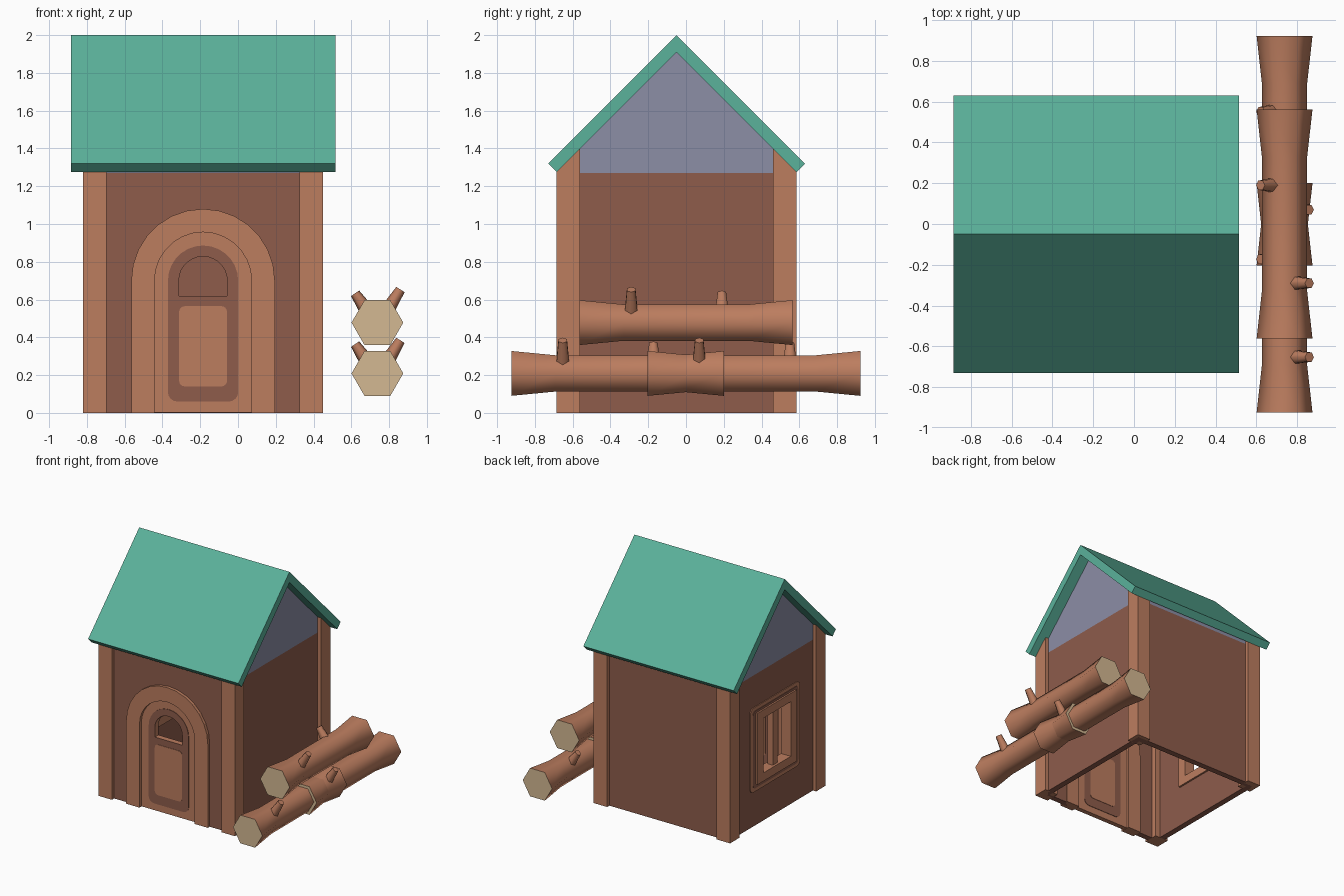
import bpy, bmesh
from math import sin, cos, pi, radians
from mathutils import Vector, Matrix

if "Cube" in bpy.data.objects:
    bpy.data.objects.remove(bpy.data.objects["Cube"])

HOUSE = Vector((-0.185, -0.05, 0))


def material(name, *srgb):
    lin = [((c / 255 + 0.055) / 1.055) ** 2.4 for c in srgb] + [1]
    m = bpy.data.materials.new(name)
    m.use_nodes = True
    m.diffuse_color = lin
    m.node_tree.nodes["Principled BSDF"].inputs["Base Color"].default_value = lin
    return m


WOOD = material("light wood", 188, 125, 95)
WALL = material("dark wood", 142, 92, 75)
ROOF = material("green roof", 91, 178, 155)
GABLE = material("grey blue", 140, 142, 166)
CUT = material("cut wood", 212, 184, 146)


def finish(name, bm, *mats):
    bmesh.ops.recalc_face_normals(bm, faces=bm.faces)
    me = bpy.data.meshes.new(name)
    bm.to_mesh(me)
    bm.free()
    for m in mats:
        me.materials.append(m)
    ob = bpy.data.objects.new(name, me)
    bpy.context.collection.objects.link(ob)
    return ob


def prism(name, pts, axis, lo, hi, mat=WALL):
    """Extrude a profile along x (points are y,z) or y (points are x,z)."""
    bm = bmesh.new()
    rings = []
    for t in (lo, hi):
        rings.append([bm.verts.new(HOUSE + Vector((t, u, v) if axis == "x" else (u, t, v)))
                      for u, v in pts])
    a, b = rings
    bm.faces.new(a)
    bm.faces.new(b)
    for i in range(len(a)):
        j = (i + 1) % len(a)
        bm.faces.new((a[i], a[j], b[j], b[i]))
    return finish(name, bm, mat)


def rect(w, z0, z1):
    return [(-w, z0), (w, z0), (w, z1), (-w, z1)]


def arc(cx, cz, r, start, end, n):
    return [(cx + r * cos(start + (end - start) * i / n),
             cz + r * sin(start + (end - start) * i / n)) for i in range(n + 1)]


def rounded(w, z0, z1, r):
    pts = []
    for k, (x, z) in enumerate([(w - r, z1 - r), (r - w, z1 - r), (r - w, z0 + r), (w - r, z0 + r)]):
        pts += arc(x, z, r, k * pi / 2, (k + 1) * pi / 2, 4)
    return pts


def arch(r, bottom, corner=0):
    pts = arc(0, 0.7, r, 0, pi, 14)
    if corner:
        pts += arc(corner - r, bottom + corner, corner, pi, 1.5 * pi, 4)
        pts += arc(r - corner, bottom + corner, corner, 1.5 * pi, 2 * pi, 4)
    else:
        pts += [(-r, bottom), (r, bottom)]
    return pts


def cut(ob, pts, axis, lo, hi):
    tool = prism("cutter", pts, axis, lo, hi)
    tool.hide_render = True
    mod = ob.modifiers.new("cut", "BOOLEAN")
    mod.operation = "DIFFERENCE"
    mod.solver = "EXACT"
    mod.object = tool
    bpy.context.view_layer.objects.active = ob
    bpy.ops.object.modifier_apply(modifier=mod.name)
    bpy.data.objects.remove(tool)


# Hollow walls with door and window openings
walls = prism("walls", rect(0.605, 0, 1.27), "x", -0.605, 0.605)
cut(walls, rect(0.555, -0.1, 1.5), "x", -0.555, 0.555)
cut(walls, arch(0.3, -0.1), "y", -0.8, -0.4)
cut(walls, rect(0.22, 0.38, 0.92), "x", -0.8, -0.4)

# Gables and roof
prism("gables", [(-0.605, 1.27), (0.605, 1.27), (0.605, 1.305), (0, 1.91), (-0.605, 1.305)],
      "x", -0.605, 0.605, GABLE)
prism("roof", [(0, 2), (0.68, 1.32), (0.635, 1.275), (0, 1.91), (-0.635, 1.275), (-0.68, 1.32)],
      "x", -0.7, 0.7, ROOF)

# Corner posts with sloped tops
for sx in (-1, 1):
    for sy in (-1, 1):
        side = [(sy * 0.51, 0), (sy * 0.635, 0), (sy * 0.635, 1.275), (sy * 0.51, 1.4)]
        prism("corner_post", side, "x", sx * 0.51, sx * 0.635, WOOD)

# Door surround and door
surround = prism("door_surround", arch(0.38, 0), "y", -0.63, -0.545, WOOD)
cut(surround, arch(0.257, -0.1), "y", -0.8, -0.4)
WINDOW = arch(0.128, 0.62)
door = prism("door", arch(0.259, 0.002), "y", -0.605, -0.565, WOOD)
cut(door, WINDOW, "y", -0.8, -0.4)

# Door painting on both faces
for face, out in ((-0.605, -1), (-0.565, 1)):
    band = prism("door_band", arch(0.186, 0.06, 0.05), "y", face, face + out * 0.004, WALL)
    cut(band, WINDOW, "y", -0.8, -0.4)
    prism("door_panel", rounded(0.127, 0.14, 0.565, 0.03), "y", face, face + out * 0.007, WOOD)

# Side window
OPENING = rect(0.18, 0.42, 0.88)
for name, pts, lo, hi, mat in (
        ("window_backing", rounded(0.33, 0.29, 1.0, 0.04), -0.612, -0.605, WOOD),
        ("window_band", rounded(0.30, 0.32, 0.97, 0.03), -0.616, -0.612, WALL),
        ("window_frame", rect(0.26, 0.35, 0.95), -0.63, -0.54, WOOD)):
    part = prism(name, pts, "x", lo, hi, mat)
    cut(part, OPENING if name == "window_frame" else rect(0.22, 0.38, 0.92), "x", -0.8, -0.4)
prism("window_bar", rect(0.03, 0.41, 0.89), "x", -0.61, -0.56, WOOD)


# Logs with flared ends and two branch stubs
def log(y, z):
    bm = bmesh.new()
    centre = Vector((0.738, y, z))
    rings = []
    for t, r in ((-0.5625, 0.137), (-0.33, 0.111), (0.33, 0.111), (0.5625, 0.137)):
        rings.append([bm.verts.new(centre + Vector((r * cos(k * pi / 3), t, r * sin(k * pi / 3))))
                      for k in range(6)])
    for a, b in zip(rings, rings[1:]):
        for i in range(6):
            j = (i + 1) % 6
            bm.faces.new((a[i], a[j], b[j], b[i]))
    for end in (rings[0], rings[-1]):
        bm.faces.new(end).material_index = 1
    for base, tip in (((0.03, -0.29, 0.03), (0.122, -0.29, 0.175)),
                      ((-0.04, 0.19, 0.04), (-0.118, 0.19, 0.155))):
        base, tip = Vector(base), Vector(tip)
        axis = tip - base
        place = Matrix.Translation(centre + (base + tip) / 2) @ axis.to_track_quat("Z", "Y").to_matrix().to_4x4()
        bmesh.ops.create_cone(bm, cap_ends=True, segments=6, radius1=0.042, radius2=0.026,
                              depth=axis.length, matrix=place)
    ob = finish("log", bm, WOOD, CUT)
    bpy.ops.object.select_all(action="DESELECT")
    ob.select_set(True)
    bpy.context.view_layer.objects.active = ob
    bpy.ops.object.shade_smooth_by_angle(angle=radians(65))


for y, z in ((-0.3625, 0.209), (0.36, 0.209), (0, 0.478)):
    log(y, z)
